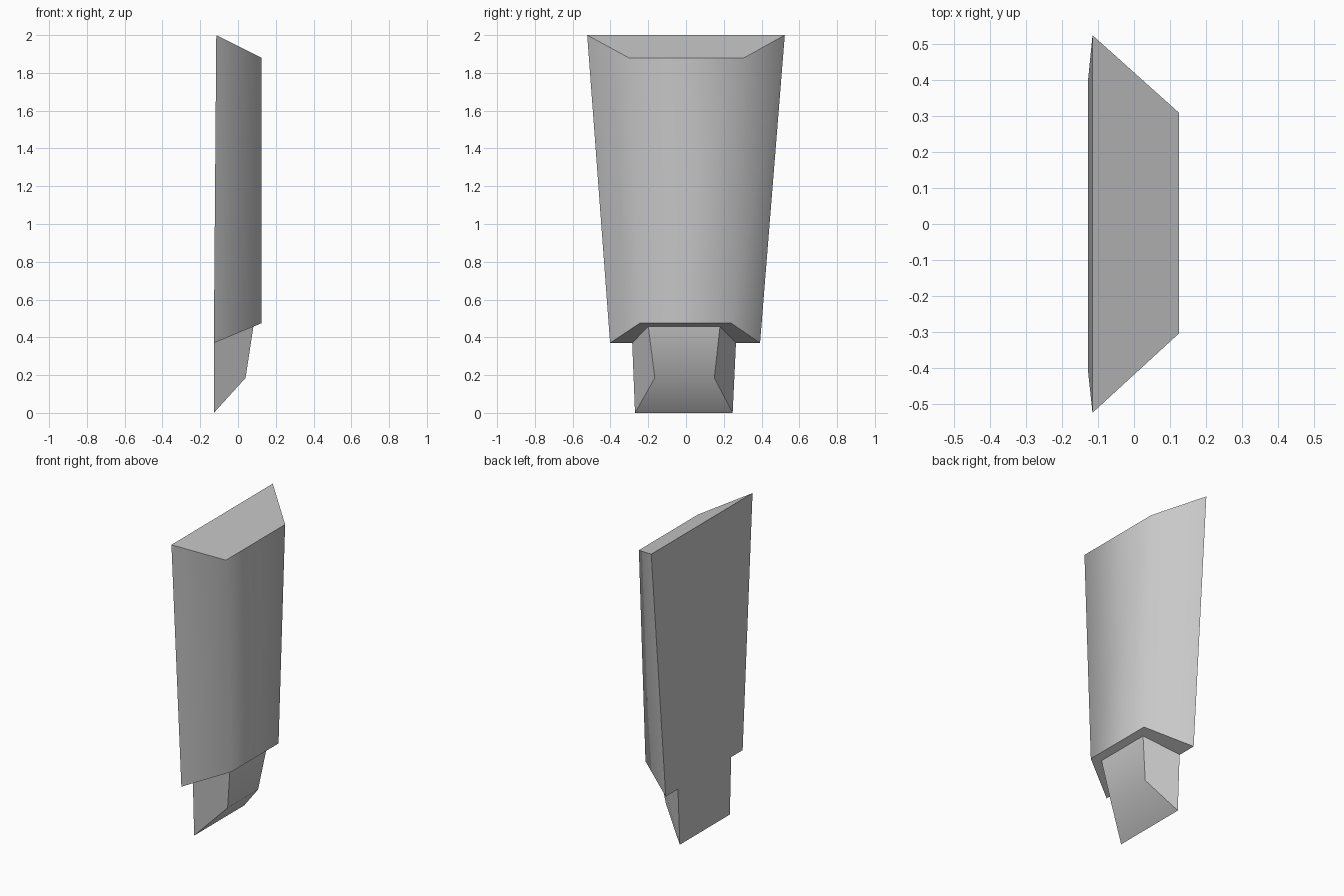
import bpy
import bmesh
import math

cube = bpy.data.objects.get("Cube")
if cube:
    bpy.data.objects.remove(cube, do_unlink=True)

grey = bpy.data.materials.new("plain grey")
grey.use_nodes = True
colour = (0.58, 0.58, 0.58, 1)
grey.diffuse_color = colour
grey.node_tree.nodes["Principled BSDF"].inputs["Base Color"].default_value = colour


def loft(name, rings, angle):
    """Join a stack of four-cornered sections; each row is (x, z, y_min, y_max)."""
    bm = bmesh.new()
    loops = []
    for back, front in rings:
        corners = []
        for (x, z, low, high), order in ((back, 1), (front, -1)):
            corners += [(x, y, z) for y in (high, low)[::order]]
        loops.append([bm.verts.new(c) for c in corners])
    for a, b in zip(loops, loops[1:]):
        for i in range(4):
            j = (i + 1) % 4
            bm.faces.new((a[i], a[j], b[j], b[i]))
    bm.faces.new(loops[0][::-1])
    bm.faces.new(loops[-1])
    # Merge corners where the sections meet in a wedge
    bmesh.ops.remove_doubles(bm, verts=bm.verts[:], dist=0.0001)
    bmesh.ops.recalc_face_normals(bm, faces=bm.faces[:])
    mesh = bpy.data.meshes.new(name)
    bm.to_mesh(mesh)
    bm.free()
    mesh.materials.append(grey)
    obj = bpy.data.objects.new(name, mesh)
    bpy.context.collection.objects.link(obj)
    bpy.ops.object.select_all(action="DESELECT")
    obj.select_set(True)
    bpy.context.view_layer.objects.active = obj
    bpy.ops.object.shade_smooth_by_angle(angle=math.radians(angle))
    return obj


# Tall tapered body with sloping ends
loft("body", [
    ((-0.128, 0.37, -0.402, 0.392), (0.125, 0.475, -0.245, 0.24)),
    ((-0.115, 2.0, -0.523, 0.523), (0.125, 1.88, -0.303, 0.308)),
], 60)


# Tongue below the body: the front slants back to a sharp lower edge
def wedge(name):
    bm = bmesh.new()
    sides = []
    for side in (0, 1):
        outline = [(-0.128, 0.005, (-0.27, 0.247)),
                   (0.04, 0.185, (-0.165, 0.15)),
                   (0.082, 0.46, (-0.2, 0.18)),
                   (-0.127, 0.4, (-0.286, 0.266))]
        sides.append([bm.verts.new((x, y[side], z)) for x, z, y in outline])
    low, high = sides
    for i in range(4):
        j = (i + 1) % 4
        bm.faces.new((low[i], low[j], high[j], high[i]))
    bm.faces.new(low)
    bm.faces.new(high)
    for v in low[:1] + high[:1]:
        v.co.z = 0
    bmesh.ops.recalc_face_normals(bm, faces=bm.faces[:])
    mesh = bpy.data.meshes.new(name)
    bm.to_mesh(mesh)
    bm.free()
    mesh.materials.append(grey)
    obj = bpy.data.objects.new(name, mesh)
    bpy.context.collection.objects.link(obj)
    bpy.ops.object.select_all(action="DESELECT")
    obj.select_set(True)
    bpy.context.view_layer.objects.active = obj
    bpy.ops.object.shade_smooth_by_angle(angle=math.radians(45))


wedge("tongue")
